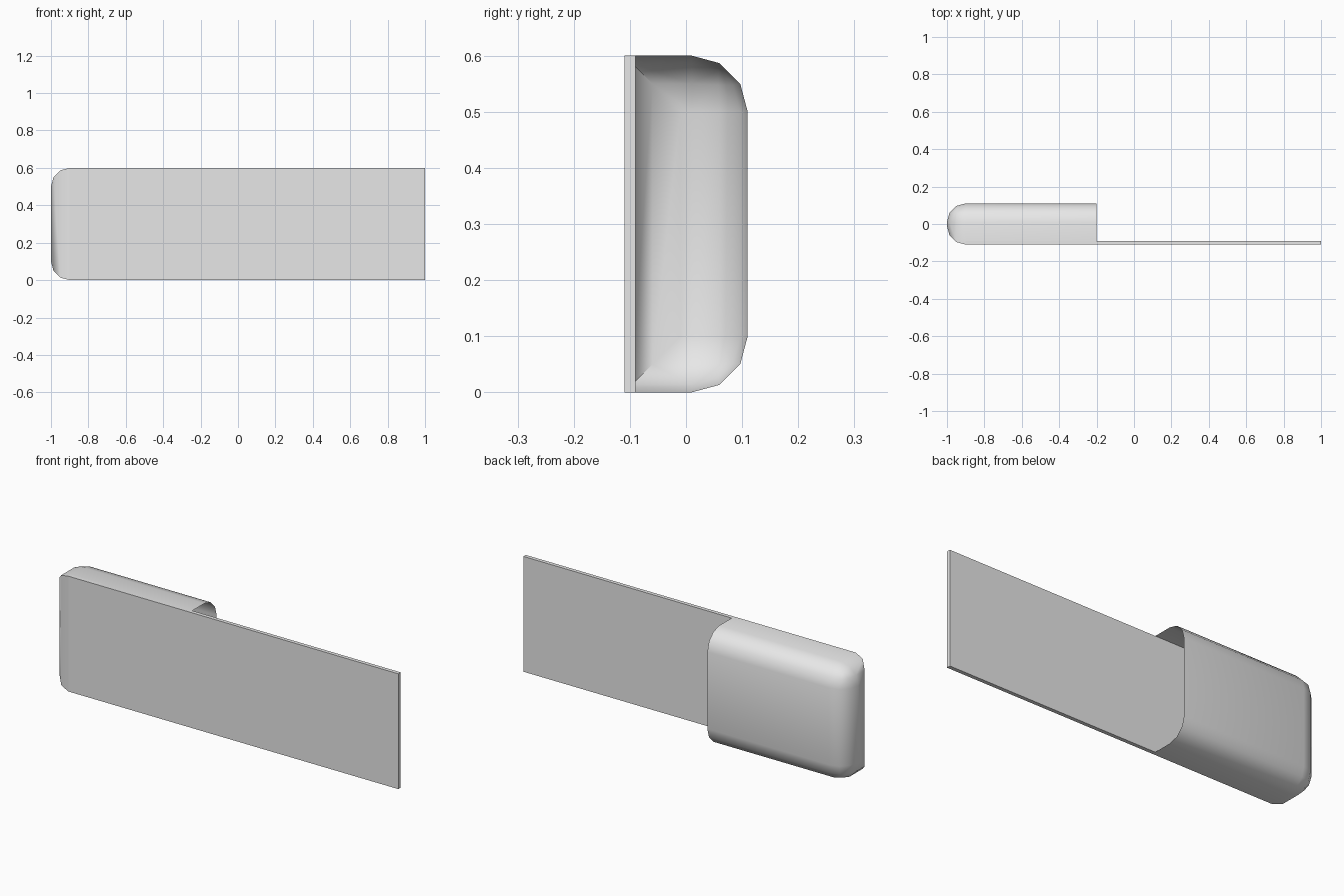
import bpy
import bmesh
import math

cube = bpy.data.objects.get("Cube")
if cube:
    bpy.data.objects.remove(cube, do_unlink=True)

X_END, X_OPEN, X_TIP = -1.0, -0.2, 1.0
HALF_DEPTH, HEIGHT = 0.11, 0.6
RADIUS, PLATE = 0.1, 0.02

grey = bpy.data.materials.new("light grey")
grey.use_nodes = True
colour = (0.8, 0.8, 0.8, 1.0)
grey.diffuse_color = colour
grey.node_tree.nodes["Principled BSDF"].inputs["Base Color"].default_value = colour


def box(bm, low, high):
    """Add a box between two opposite corners."""
    bmesh.ops.create_cube(bm, size=1)
    for v in bm.verts:
        v.co = [a + (c + 0.5) * (b - a) for a, b, c in zip(low, high, v.co)]


def finish(bm, name):
    mesh = bpy.data.meshes.new(name)
    bm.to_mesh(mesh)
    bm.free()
    mesh.materials.append(grey)
    obj = bpy.data.objects.new(name, mesh)
    bpy.context.collection.objects.link(obj)
    return obj


# Front plate: long thin board that closes the front of the sleeve
bm = bmesh.new()
box(bm, (X_END + RADIUS, -HALF_DEPTH, 0), (X_TIP, PLATE - HALF_DEPTH, HEIGHT))
finish(bm, "front_plate")

# Sleeve: thin shell, rounded at the closed end and along the back
bm = bmesh.new()
box(bm, (X_END, -HALF_DEPTH, 0), (X_OPEN, HALF_DEPTH, HEIGHT))


def is_rounded(edge):
    a, b = (v.co for v in edge.verts)
    closed_end = max(a.x, b.x) < X_END + 0.01
    back_long = min(a.y, b.y) > 0 and abs(a.x - b.x) > 0.1
    return closed_end or back_long


bmesh.ops.bevel(bm, geom=[e for e in bm.edges if is_rounded(e)], offset=RADIUS,
                offset_type='OFFSET', segments=3, profile=0.5, affect='EDGES')

# Open the mouth, and the front where the plate sits
bm.normal_update()
opening = [f for f in bm.faces if f.normal.x > 0.99 or f.normal.y < -0.99]
bmesh.ops.delete(bm, geom=opening, context='FACES')
sleeve = finish(bm, "sleeve")

bpy.ops.object.select_all(action='DESELECT')
sleeve.select_set(True)
bpy.context.view_layer.objects.active = sleeve
bpy.ops.object.shade_smooth_by_angle(angle=math.radians(40))
